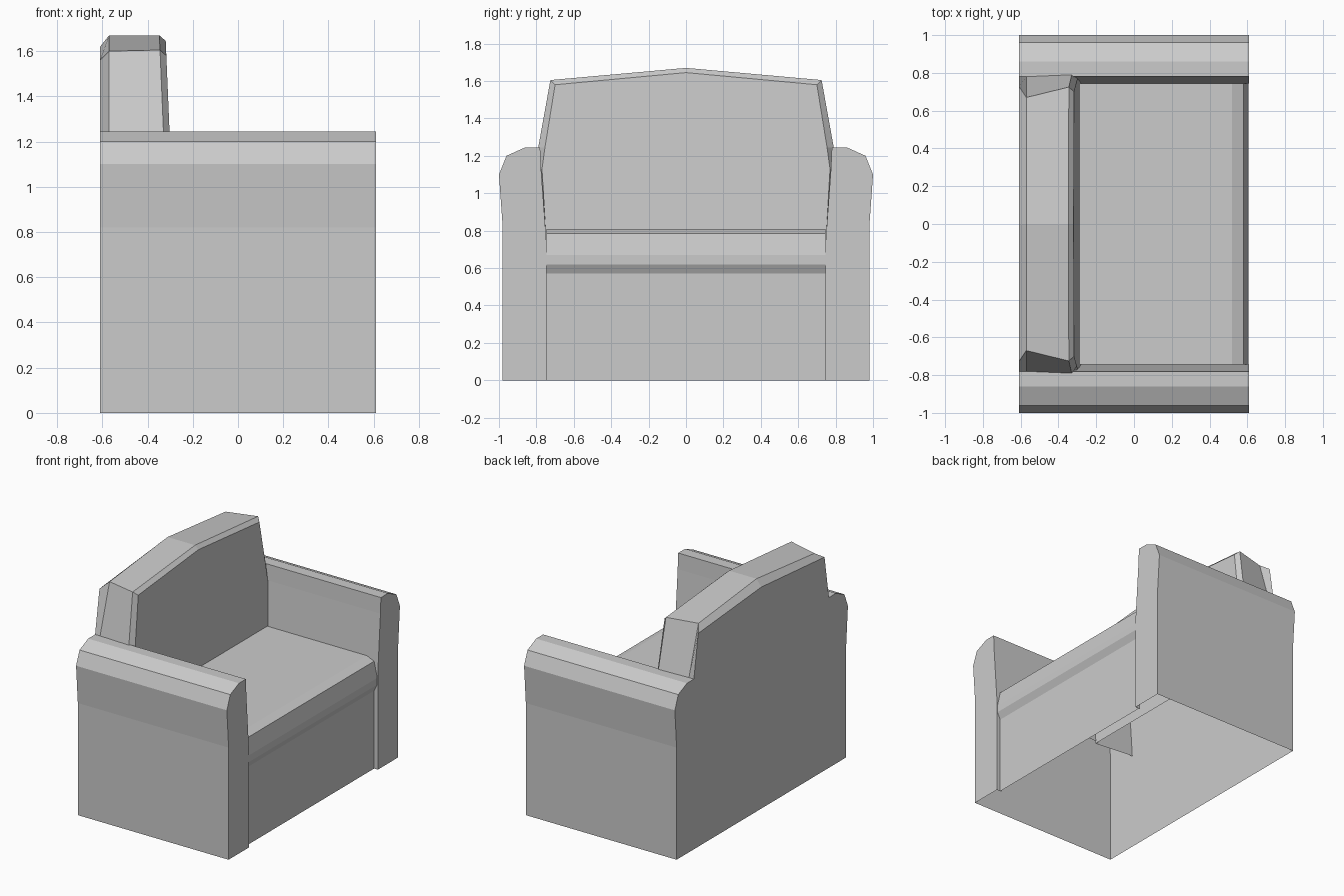
import bpy, bmesh

if "Cube" in bpy.data.objects:
    bpy.data.objects.remove(bpy.data.objects["Cube"])


def finish(name, bm):
    bmesh.ops.remove_doubles(bm, verts=bm.verts, dist=1e-4)
    bmesh.ops.recalc_face_normals(bm, faces=bm.faces)
    me = bpy.data.meshes.new(name)
    bm.to_mesh(me)
    bm.free()
    ob = bpy.data.objects.new(name, me)
    bpy.context.collection.objects.link(ob)
    return ob


def loft(bm, rings):
    """Bridge open polylines of equal length with quads."""
    rows = [[bm.verts.new(p) for p in r] for r in rings]
    for a, b in zip(rows, rows[1:]):
        for i in range(len(a) - 1):
            bm.faces.new((a[i], a[i + 1], b[i + 1], b[i]))
    return rows


BACK, FRONT, INNER = -0.61, 0.61, 0.745

# Arms: hollow profile (y, z) run from back to front, open underneath
arm = [(0.98, 0), (0.98, 0.82), (1.0, 1.10), (0.96, 1.20), (0.86, 1.245),
       (0.78, 1.245), (0.775, 1.13), (INNER, 0.72)]
for side, label in ((1, "left_arm"), (-1, "right_arm")):
    bm = bmesh.new()
    rows = loft(bm, [[(x, side * y, z) for y, z in arm] for x in (BACK, FRONT)])
    for row in rows:
        foot = bm.verts.new((row[0].co.x, side * INNER, 0))
        bm.faces.new(row + [foot])
    # narrow return beside the seat front
    loft(bm, [[(x, side * INNER, 0), (x, side * INNER, 0.72)] for x in (0.57, FRONT)])
    finish(label, bm)

# Seat: rounded cushion lip and front panel in one side profile (x, z)
seat = [(-0.30, 0.81), (0.52, 0.81), (0.58, 0.785), (0.605, 0.67),
        (0.605, 0.62), (0.58, 0.57), (0.58, 0)]
bm = bmesh.new()
loft(bm, [[(x, y, z) for x, z in seat] for y in (-INNER, INNER)])
finish("seat", bm)

# Backrest: sections (x, lean, half outline in y, z) from back to front
sections = [
    (BACK, 0, [(0, 1.62), (0.73, 1.56), (0.78, 1.245), (0.775, 1.13), (INNER, 0.72)]),
    (-0.57, 0, [(0, 1.67), (0.67, 1.60), (0.78, 1.245), (0.775, 1.13), (INNER, 0.72)]),
    (-0.307, 0.042, [(0, 1.67), (0.725, 1.605), (0.79, 1.245), (0.78, 1.13), (INNER, 0.70)]),
    (-0.28, 0.042, [(0, 1.645), (0.70, 1.58), (0.754, 1.245), (0.77, 1.13), (INNER, 0.70)]),
]
bm = bmesh.new()
rings = []
for x, lean, half in sections:
    outline = [(-y, z) for y, z in reversed(half[1:])] + half
    rings.append([(x - lean * (z - 0.7), y, z) for y, z in outline])
rows = loft(bm, rings)
bm.faces.new(rows[0])
bm.faces.new(rows[-1])
finish("backrest", bm)

# Lower back panel between the arms
bm = bmesh.new()
loft(bm, [[(BACK, y, 0), (BACK, y, 0.72)] for y in (-INNER, INNER)])
finish("back_panel", bm)
